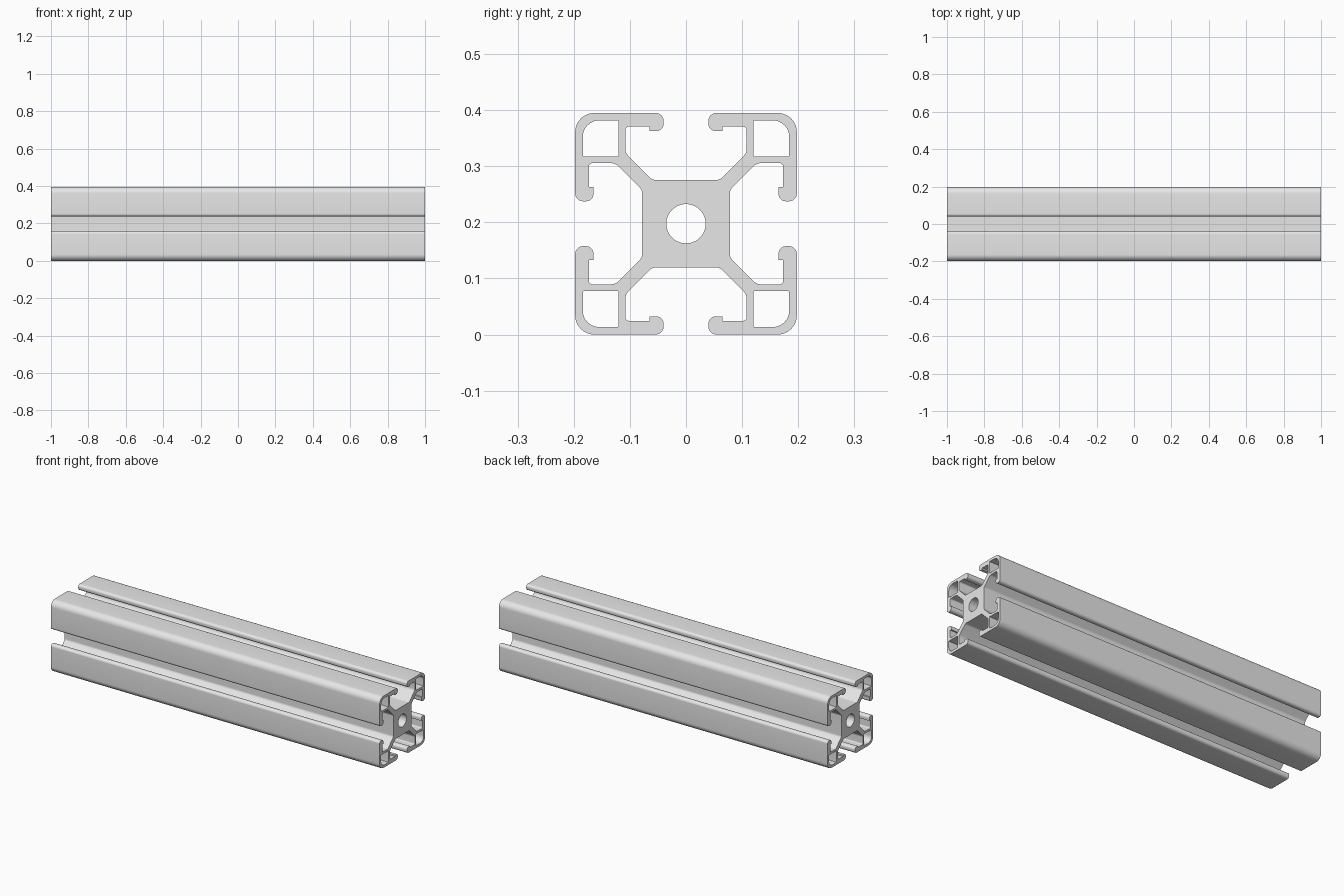
import bpy, bmesh, math
from mathutils import Vector, Matrix

if "Cube" in bpy.data.objects:
    bpy.data.objects.remove(bpy.data.objects["Cube"], do_unlink=True)

HALF = 0.1975      # half the width of the section
LENGTH = 2.0


def fillet(corners, steps=8):
    """Round each (x, y, radius) corner of a closed outline."""
    out = []
    for i, (x, y, r) in enumerate(corners):
        p = Vector((x, y))
        if r == 0:
            out.append(p)
            continue
        d1 = (Vector(corners[i - 1][:2]) - p).normalized()
        d2 = (Vector(corners[(i + 1) % len(corners)][:2]) - p).normalized()
        half = d1.angle(d2) / 2
        centre = p + (d1 + d2).normalized() * r / math.sin(half)
        a = p + d1 * r / math.tan(half) - centre
        b = p + d2 * r / math.tan(half) - centre
        out += [centre + a.lerp(b, k / steps).normalized() * r
                for k in range(steps + 1)]
    return out


def turned(corners, quarter):
    """Rotate corners by a number of quarter turns."""
    for _ in range(quarter):
        corners = [(-y, x, r) for x, y, r in corners]
    return corners


# One side of a corner arm: core, web, slot wall, lip
arm = [(0.078, 0.060, 0.016), (0.126, 0.108, 0.018), (0.173, 0.108, 0.006),
       (0.173, 0.065, 0), (0.165, 0.065, 0), (0.165, 0.040, 0.013),
       (HALF, 0.040, 0.014)]
quadrant = arm + [(HALF, HALF, 0.034)] + [(y, x, r) for x, y, r in reversed(arm)]

# Hollow chamber in each corner
chamber = [(0.120, 0.120, 0.002), (0.184, 0.120, 0.002),
           (0.184, 0.184, 0.029), (0.120, 0.184, 0.002)]

# Section outline, four chambers and the round centre bore
outline = [c for q in range(4) for c in turned(quadrant, q)]
loops = [fillet(outline)] + [fillet(turned(chamber, q)) for q in range(4)]
loops.append([Vector((math.cos(a), math.sin(a))) * 0.035
              for a in (math.tau * k / 48 for k in range(48))])

# Filled section extruded along its length
curve = bpy.data.curves.new("section", "CURVE")
curve.dimensions = "2D"
curve.fill_mode = "BOTH"
curve.extrude = LENGTH / 2
for loop in loops:
    spline = curve.splines.new("POLY")
    spline.points.add(len(loop) - 1)
    for point, co in zip(spline.points, loop):
        point.co = (co.x, co.y, 0, 1)
    spline.use_cyclic_u = True
helper = bpy.data.objects.new("section", curve)
bpy.context.collection.objects.link(helper)
bpy.context.view_layer.update()
depsgraph = bpy.context.evaluated_depsgraph_get()
mesh = bpy.data.meshes.new_from_object(helper.evaluated_get(depsgraph))
bpy.data.objects.remove(helper, do_unlink=True)

# Weld the caps to the walls and lay the bar along x, resting on the floor
bm = bmesh.new()
bm.from_mesh(mesh)
bmesh.ops.remove_doubles(bm, verts=bm.verts, dist=0.00005)
lay_down = Matrix(((0, 0, 1, 0), (1, 0, 0, 0), (0, 1, 0, HALF), (0, 0, 0, 1)))
bmesh.ops.transform(bm, matrix=lay_down, verts=bm.verts)
bmesh.ops.recalc_face_normals(bm, faces=bm.faces)
bm.to_mesh(mesh)
bm.free()

# Aluminium grey
grey = bpy.data.materials.new("aluminium grey")
grey.use_nodes = True
colour = (0.8, 0.8, 0.8, 1)
grey.diffuse_color = colour
grey.node_tree.nodes["Principled BSDF"].inputs["Base Color"].default_value = colour
mesh.materials.clear()
mesh.materials.append(grey)

bar = bpy.data.objects.new("slotted_bar", mesh)
mesh.name = "slotted_bar"
bpy.context.collection.objects.link(bar)
bpy.ops.object.select_all(action="DESELECT")
bar.select_set(True)
bpy.context.view_layer.objects.active = bar
bpy.ops.object.shade_smooth_by_angle(angle=math.radians(30))
